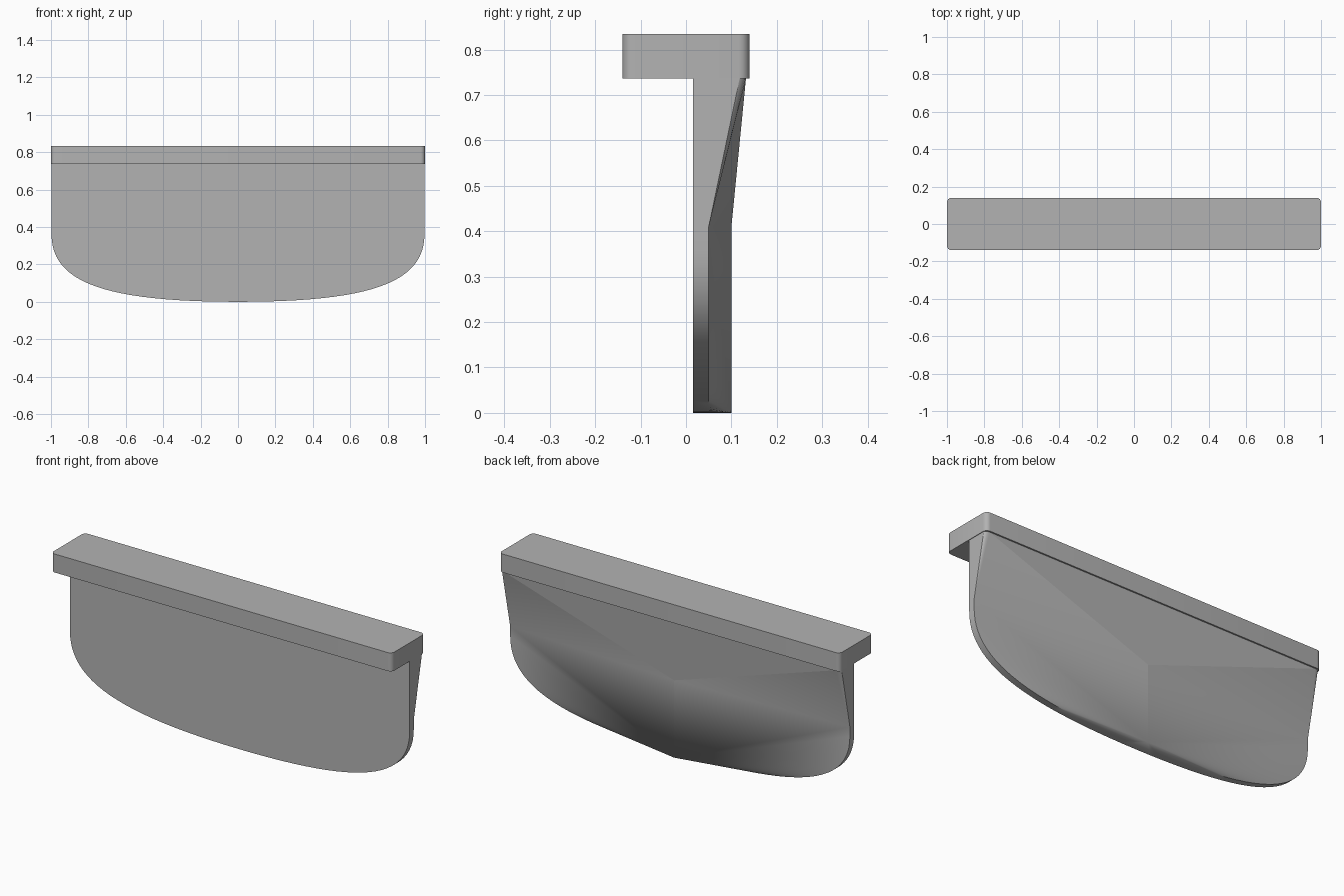
import bpy, bmesh, math

if "Cube" in bpy.data.objects:
    bpy.data.objects.remove(bpy.data.objects["Cube"])

grey = bpy.data.materials.new("plain_grey")
grey.diffuse_color = (0.45, 0.45, 0.45, 1)
grey.use_nodes = True
grey.node_tree.nodes["Principled BSDF"].inputs["Base Color"].default_value = grey.diffuse_color


def finish(name, bm, sharp=()):
    """Turn a bmesh into a shaded object; sharp lists extra crease edges."""
    bmesh.ops.recalc_face_normals(bm, faces=bm.faces)
    bm.edges.index_update()
    marks = [e.index for e in sharp]
    mesh = bpy.data.meshes.new(name)
    bm.to_mesh(mesh)
    bm.free()
    mesh.materials.append(grey)
    ob = bpy.data.objects.new(name, mesh)
    bpy.context.collection.objects.link(ob)
    bpy.ops.object.select_all(action='DESELECT')
    ob.select_set(True)
    bpy.context.view_layer.objects.active = ob
    bpy.ops.object.shade_smooth_by_angle(angle=math.radians(30))
    for i in marks:
        ob.data.edges[i].use_edge_sharp = True
    return ob


# Top ledge: flat slab with rounded vertical corners
bm = bmesh.new()
bmesh.ops.create_cube(bm, size=1)
for v in bm.verts:
    v.co = (v.co.x * 2, v.co.y * 0.28, 0.785 + v.co.z * 0.098)
upright = [e for e in bm.edges if abs(e.verts[0].co.z - e.verts[1].co.z) > 0.05]
bmesh.ops.bevel(bm, geom=upright, offset=0.024, segments=6, profile=0.5, affect='EDGES')
finish("top_ledge", bm)

# Hanging panel: right half, mirrored across x = 0
W, TOP, BEND = 0.997, 0.736, 0.41
FRONT, RIM, RIDGE = 0.015, 0.05, 0.10


def bezier(t, a, b, c, d):
    s = 1 - t
    return s**3 * a + 3 * s * s * t * b + 3 * s * t * t * c + t**3 * d


# Outline from the bend height down to the bottom centre
N = 24
outline = [(W, BEND)] + [(bezier(i / N, W, W, 0.70, 0), bezier(i / N, 0.36, 0.10, 0, 0))
                         for i in range(N + 1)]

bm = bmesh.new()
front = [bm.verts.new((x, FRONT, z)) for x, z in outline]
rim = [bm.verts.new((x, RIM, z)) for x, z in outline[:-1]]
front_top = bm.verts.new((W, FRONT, TOP))
front_mid = bm.verts.new((0, FRONT, TOP))
ridge_top = bm.verts.new((0, RIDGE, BEND))
ridge_low = bm.verts.new((0, RIDGE, 0))
back_mid = bm.verts.new((0, 0.132, TOP))
# Rounded upper back corner
corner = [bm.verts.new((x, y, TOP)) for x, y in
          ((W, 0.118), (0.993, 0.125), (0.985, 0.130), (0.973, 0.132))]

# Flat front and top
bm.faces.new([front_mid, front_top] + front)
bm.faces.new([front_mid, front_top] + corner + [back_mid])
# Side wall and curved lower rim
bm.faces.new((front_top, front[0], rim[0], corner[0]))
for i in range(len(rim) - 1):
    bm.faces.new((front[i], front[i + 1], rim[i + 1], rim[i]))
bm.faces.new((front[-2], front[-1], ridge_low, rim[-1]))
# Back: corner facets, sloped shoulder, central triangle
for a, b in zip(corner, corner[1:]):
    bm.faces.new((rim[0], a, b))
bm.faces.new((ridge_top, rim[0], corner[-1]))
bm.faces.new((ridge_top, corner[-1], back_mid))
# Lower back: facets fanning out from the foot of the ridge
bm.faces.new((ridge_top, ridge_low, rim[0]))
for a, b in zip(rim, rim[1:]):
    bm.faces.new((ridge_low, a, b))

creases = [bm.edges.get((ridge_top, ridge_low)), bm.edges.get((ridge_top, corner[-1]))]
panel = finish("hanging_panel", bm, creases)
mirror = panel.modifiers.new("mirror", 'MIRROR')
mirror.use_clip = True
mirror.merge_threshold = 0.0005
